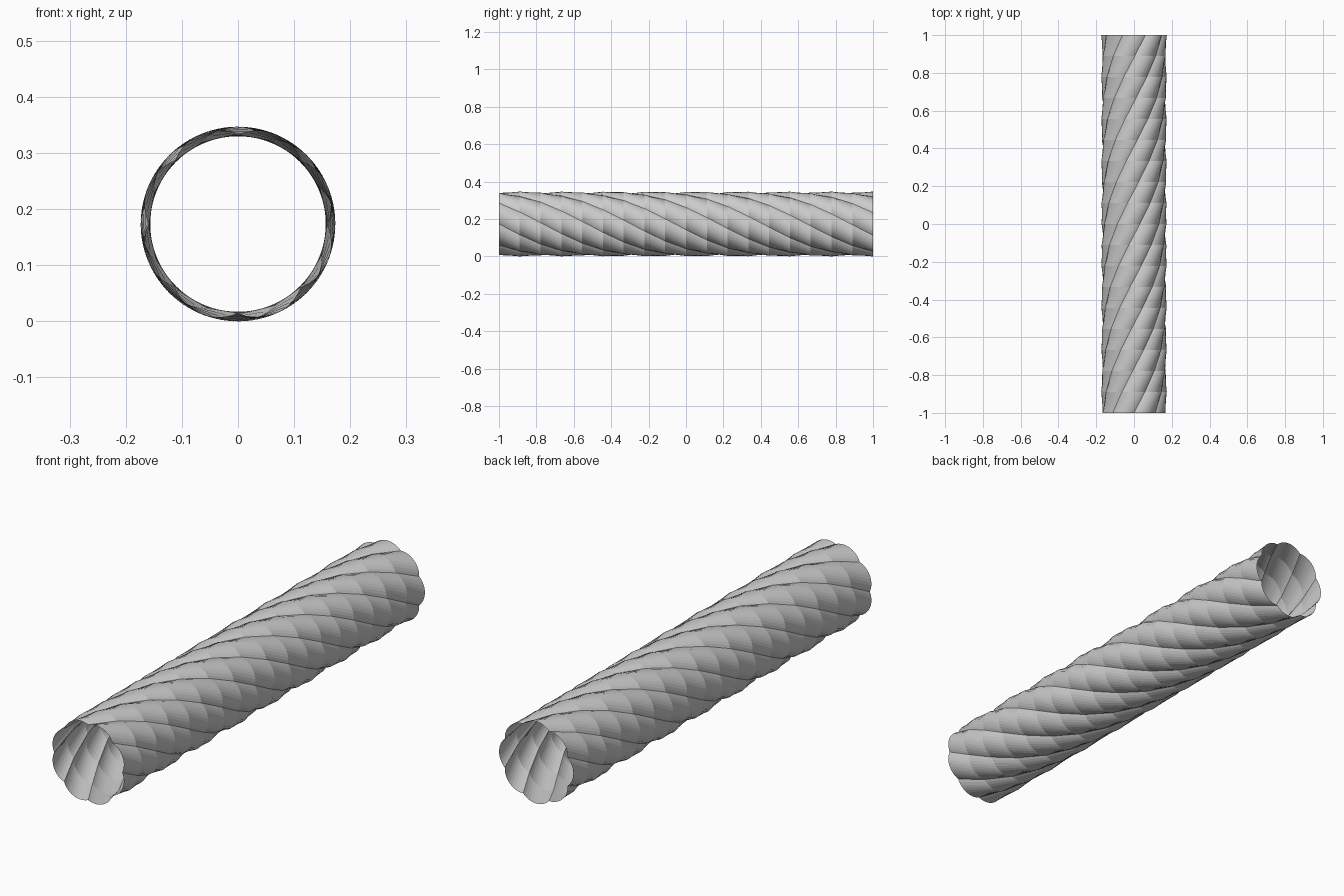
import bpy, bmesh
from math import sin, cos, pi, radians, hypot, atan2

if "Cube" in bpy.data.objects:
    bpy.data.objects.remove(bpy.data.objects["Cube"])

LOBES, STEPS, RINGS = 8, 10, 18
R_OUT, R_GROOVE = 0.1735, 0.159
TWIST = radians(382.5)

# One rounded strand of the cross-section: a circular arc between two grooves
half = pi / LOBES
h = R_GROOVE * sin(half)
sag = R_OUT - R_GROOVE * cos(half)
arc_r = (h * h + sag * sag) / (2 * sag)
centre = R_OUT - arc_r
span = atan2(h, R_GROOVE * cos(half) - centre)

profile = []
for k in range(LOBES):
    for s in range(STEPS):
        a = -span + 2 * span * s / STEPS
        x, y = centre + arc_r * cos(a), arc_r * sin(a)
        profile.append((hypot(x, y), (2 * k + 1) * half + atan2(y, x)))

# Open rope tube: the profile turns clockwise from front to back
bm = bmesh.new()
rings = []
for i in range(RINGS + 1):
    t = i / RINGS
    rings.append([bm.verts.new((r * cos(a - TWIST * t), -1 + 2 * t,
                                R_OUT + r * sin(a - TWIST * t)))
                  for r, a in profile])
n = len(profile)
for lo, hi in zip(rings, rings[1:]):
    for j in range(n):
        k = (j + 1) % n
        bm.faces.new((lo[k], lo[j], hi[j], hi[k]))
bmesh.ops.recalc_face_normals(bm, faces=bm.faces[:])
mesh = bpy.data.meshes.new("twisted_rope")
bm.to_mesh(mesh)
bm.free()
rope = bpy.data.objects.new("twisted_rope", mesh)
bpy.context.collection.objects.link(rope)
